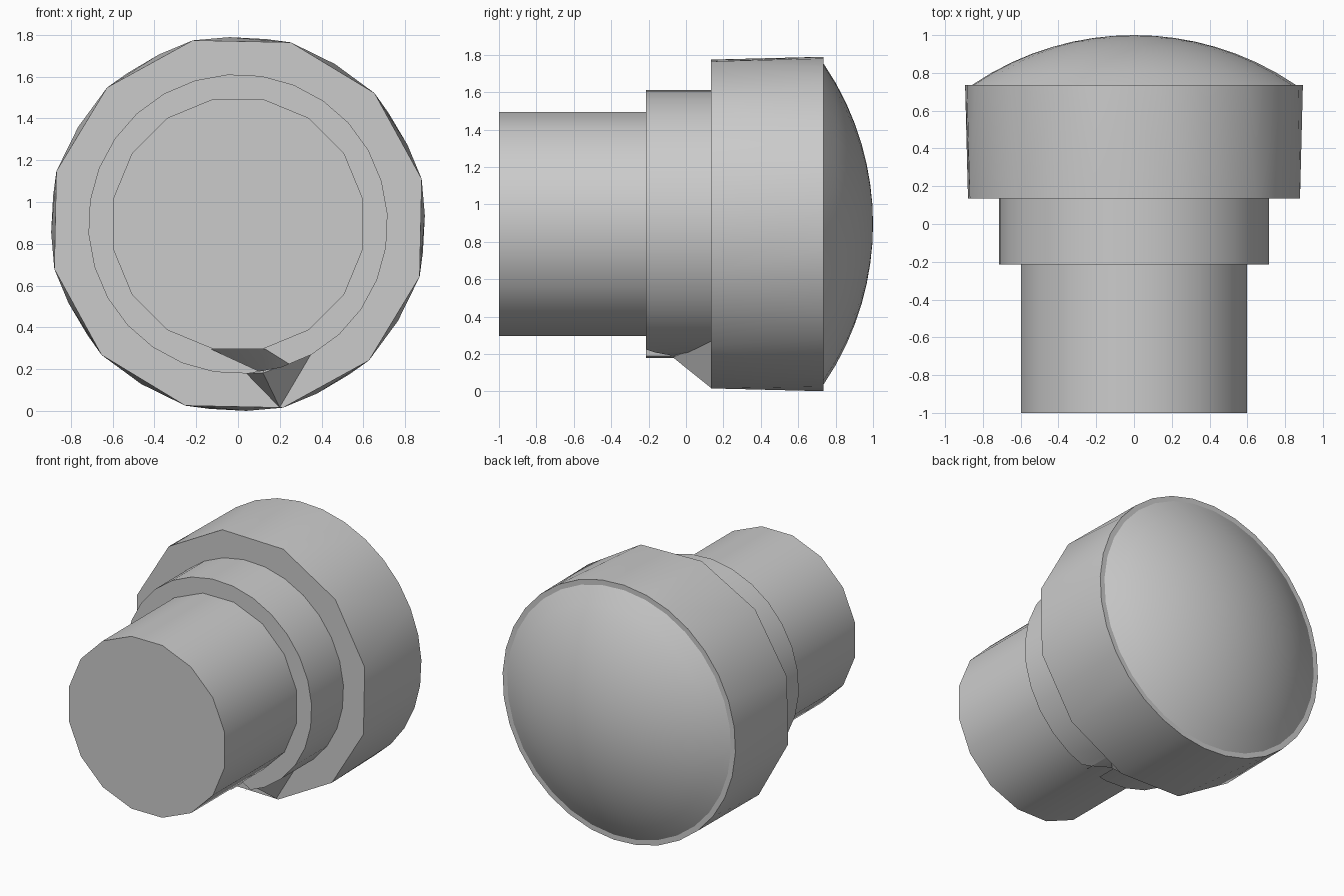
import bpy, bmesh
from math import radians, sin, cos, tau, sqrt

cube = bpy.data.objects.get("Cube")
if cube:
    bpy.data.objects.remove(cube)

AXIS_Z = 0.895

grey = bpy.data.materials.new("plain_grey")
grey.use_nodes = True
grey.diffuse_color = (0.6, 0.6, 0.6, 1)
grey.node_tree.nodes["Principled BSDF"].inputs["Base Color"].default_value = (0.6, 0.6, 0.6, 1)


def finish(bm, name):
    bmesh.ops.recalc_face_normals(bm, faces=bm.faces)
    mesh = bpy.data.meshes.new(name)
    bm.to_mesh(mesh)
    bm.free()
    obj = bpy.data.objects.new(name, mesh)
    bpy.context.collection.objects.link(obj)
    mesh.materials.append(grey)
    smooth(mesh)
    return obj


def smooth(mesh):
    for p in mesh.polygons:
        p.use_smooth = True
    mesh.set_sharp_from_angle(angle=radians(38))


def ring(bm, y, r, n, start):
    return [bm.verts.new((r * cos(radians(start) + tau * i / n), y,
                          AXIS_Z + r * sin(radians(start) + tau * i / n)))
            for i in range(n)]


def bridge(bm, a, b):
    """Join two rings, which may have different vertex counts, with triangles."""
    i = j = 0
    while i < len(a) or j < len(b):
        va, vb = a[i % len(a)], b[j % len(b)]
        if j >= len(b) or (i < len(a) and (i + 0.5) / len(a) <= (j + 0.5) / len(b)):
            bm.faces.new((va, a[(i + 1) % len(a)], vb))
            i += 1
        else:
            bm.faces.new((va, b[(j + 1) % len(b)], vb))
            j += 1


def drum(name, y0, y1, r0, r1, n0, n1, start):
    bm = bmesh.new()
    a, b = ring(bm, y0, r0, n0, start), ring(bm, y1, r1, n1, start)
    bm.faces.new(a)
    bm.faces.new(b)
    bridge(bm, a, b)
    return finish(bm, name)


def hull(name, points):
    bm = bmesh.new()
    for p in points:
        bm.verts.new(p)
    bmesh.ops.convex_hull(bm, input=bm.verts)
    return finish(bm, name)


# Stepped body
drum("stem", -1, -0.2, 0.61, 0.61, 16, 16, 11.25)
collar = drum("collar", -0.215, 0.14, 0.717, 0.717, 28, 28, 81)
drum("head", 0.135, 0.735, 0.905, 0.895, 12, 32, 13.8)

# Domed cap: slices of a shallow sphere
bm = bmesh.new()
R, rim, steps = 1.528, 0.86, 8
rings = []
for k in range(steps):
    r = rim * (1 - k / steps)
    rings.append(ring(bm, 1 - R + sqrt(R * R - r * r), r, 32, 13.8))
for a, b in zip(rings, rings[1:]):
    for i in range(32):
        j = (i + 1) % 32
        bm.faces.new((a[i], a[j], b[j], b[i]))
tip = bm.verts.new((0, 1, AXIS_Z))
for i in range(32):
    bm.faces.new((rings[-1][i], rings[-1][(i + 1) % 32], tip))
bm.faces.new(rings[0])
finish(bm, "domed_cap")

# Notch under the front of the collar
peak = (0.12, -0.07, 0.182)
outline = [(-0.13, 0.297), (0.13, 0.297), (0.25, 0.222), (0.12, 0.182)]
cutter = hull("notch_cutter", [(x, y, z) for x, z in outline for y in (-0.3, -0.215)] + [peak])
cutter.hide_render = True
mod = collar.modifiers.new("notch", "BOOLEAN")
mod.operation = "DIFFERENCE"
mod.solver = "EXACT"
mod.object = cutter
bpy.context.view_layer.update()
cut = bpy.data.meshes.new_from_object(
    collar.evaluated_get(bpy.context.evaluated_depsgraph_get()))
collar.modifiers.clear()
collar.data = cut
smooth(cut)
bpy.data.objects.remove(cutter)

# Pointed fin from the notch down to the head's lower corner
hull("lower_fin", [peak, (0.2, 0.137, 0.016), (0.35, 0.137, 0.27),
                   (0.04, 0.137, 0.18), (0.15, 0.137, 0.35)])
